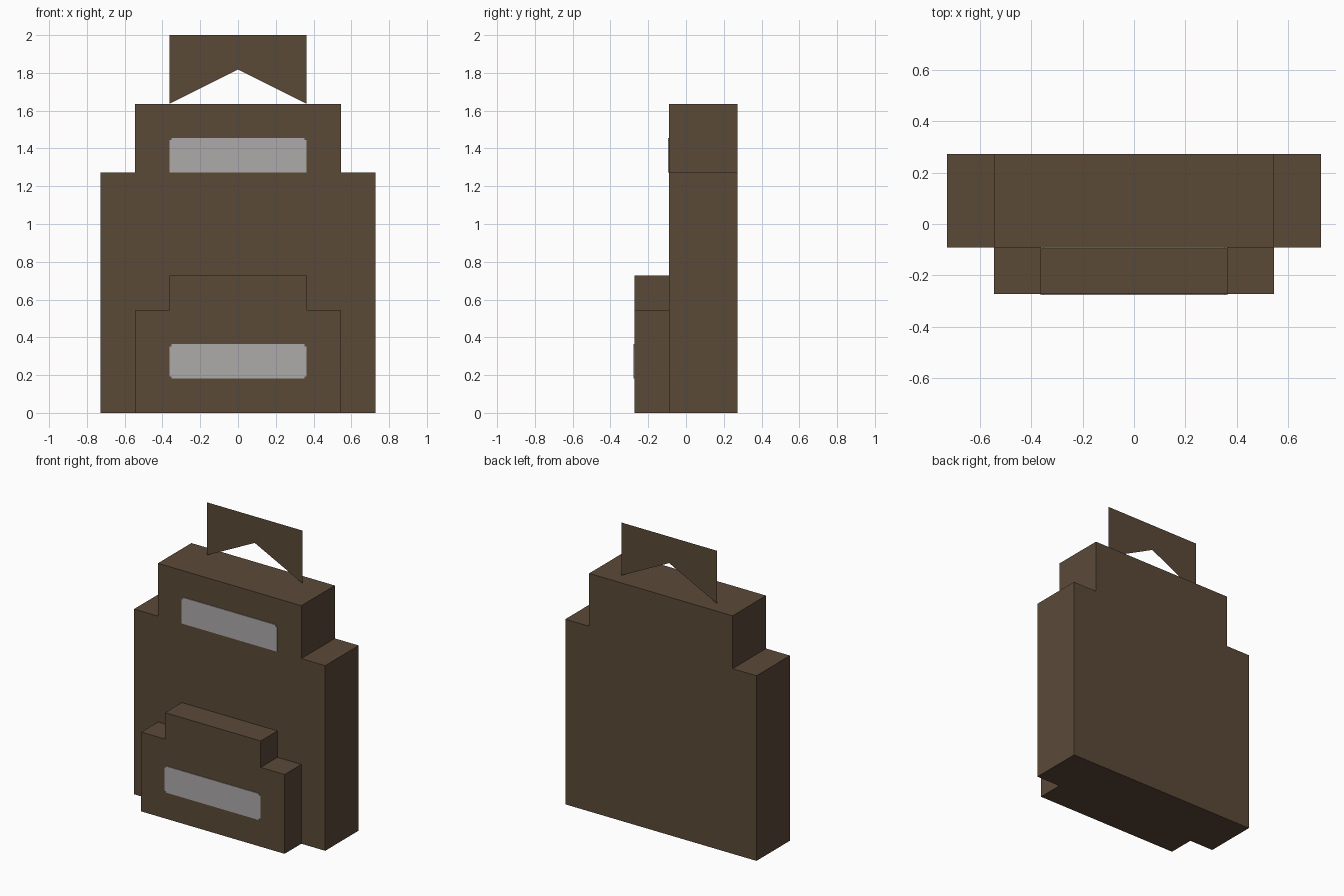
import bpy
import bmesh
from mathutils import Vector

if "Cube" in bpy.data.objects:
    bpy.data.objects.remove(bpy.data.objects["Cube"], do_unlink=True)

U = 2 / 11  # module that every dimension is a multiple of


def material(name, rgb):
    mat = bpy.data.materials.new(name)
    mat.use_nodes = True
    mat.diffuse_color = (*rgb, 1)
    mat.node_tree.nodes["Principled BSDF"].inputs["Base Color"].default_value = (*rgb, 1)
    return mat


brown = material("brown canvas", (0.104, 0.067, 0.039))
grey = material("grey zip", (0.42, 0.405, 0.40))


def panel(name, half, front, depth, mat):
    """Mirror a half outline of (x, z) points and extrude it back from front."""
    outline = half + [(-x, z) for x, z in reversed(half) if x > 0]
    bm = bmesh.new()
    face = bm.faces.new([bm.verts.new((x * U, front, z * U)) for x, z in outline])
    if depth:
        ext = bmesh.ops.extrude_face_region(bm, geom=[face], use_keep_orig=True)
        moved = [g for g in ext["geom"] if isinstance(g, bmesh.types.BMVert)]
        bmesh.ops.translate(bm, verts=moved, vec=Vector((0, depth, 0)))
        bmesh.ops.recalc_face_normals(bm, faces=bm.faces)
    mesh = bpy.data.meshes.new(name)
    bm.to_mesh(mesh)
    bm.free()
    mesh.materials.append(mat)
    obj = bpy.data.objects.new(name, mesh)
    bpy.context.collection.objects.link(obj)
    return obj


def stepped(wide, narrow, shoulder, top):
    return [(wide, 0), (wide, shoulder), (narrow, shoulder), (narrow, top)]


def zip_outline(low, high, notch_bottom):
    c = 0.06
    bottom = [(2 - c, low), (2 - c, low + c), (2, low + c)] if notch_bottom else [(2, low)]
    return bottom + [(2, high - c), (2 - c, high - c), (2 - c, high)]


# Bag body and front pocket
panel("body", stepped(4, 3, 7, 9), -0.5 * U, 2 * U, brown)
panel("front_pocket", stepped(3, 2, 3, 4), -1.5 * U, U, brown)

# Flat zip plates
T = 0.004
panel("upper_zip", zip_outline(7, 8, False), -0.5 * U - T, T, grey)
panel("pocket_zip", zip_outline(1, 2, True), -1.5 * U - T, T, grey)

# Sheet handle with a notched underside
panel("handle", [(0, 10), (2, 9), (2, 11)], U, 0, brown)
